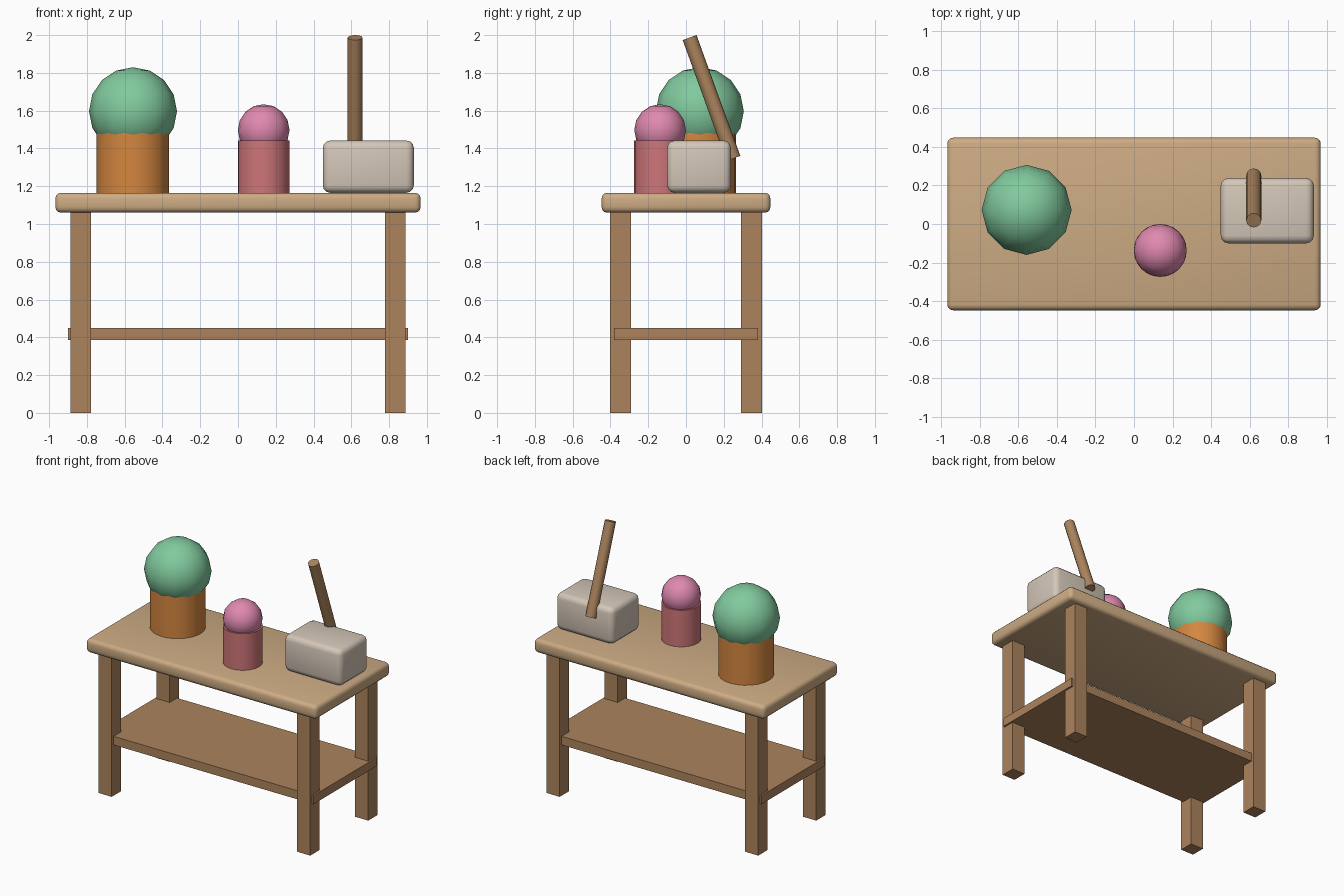
import bpy, math
from mathutils import Vector

cube = bpy.data.objects.get("Cube")
if cube:
    bpy.data.objects.remove(cube, do_unlink=True)


def material(name, rgb):
    mat = bpy.data.materials.new(name)
    mat.use_nodes = True
    colour = (*rgb, 1)
    mat.diffuse_color = colour
    mat.node_tree.nodes["Principled BSDF"].inputs["Base Color"].default_value = colour
    return mat


light_wood = material("light wood", (0.61, 0.41, 0.23))
brown_wood = material("brown wood", (0.41, 0.23, 0.11))
orange = material("orange glaze", (0.66, 0.24, 0.05))
salmon = material("salmon glaze", (0.62, 0.18, 0.19))
green = material("leaf green", (0.22, 0.59, 0.34))
pink = material("blossom pink", (0.74, 0.25, 0.43))
stone = material("pale stone", (0.66, 0.57, 0.48))


def finish(name, mat):
    obj = bpy.context.object
    obj.name = name
    obj.data.name = name
    obj.data.materials.append(mat)
    return obj


def box(name, mat, low, high, bevel=0):
    low, high = Vector(low), Vector(high)
    bpy.ops.mesh.primitive_cube_add(size=1, location=(low + high) / 2)
    obj = finish(name, mat)
    for v in obj.data.vertices:
        v.co = v.co * (high - low)
    if bevel:
        mod = obj.modifiers.new("rounded edges", "BEVEL")
        mod.width = bevel
        mod.segments = 3
        bpy.ops.object.shade_smooth()
    return obj


def rod(name, mat, radius, start, end, sides):
    start, end = Vector(start), Vector(end)
    axis = end - start
    bpy.ops.mesh.primitive_cylinder_add(
        vertices=sides, radius=radius, depth=axis.length, location=(start + end) / 2,
        rotation=axis.to_track_quat("Z", "Y").to_euler())
    obj = finish(name, mat)
    bpy.ops.object.shade_smooth_by_angle(angle=math.radians(40))
    return obj


def ball(name, mat, radius, centre, sides):
    bpy.ops.mesh.primitive_uv_sphere_add(
        segments=sides, ring_count=8, radius=radius, location=centre)
    obj = finish(name, mat)
    bpy.ops.object.shade_smooth()
    return obj


# Table: rounded top, four square legs, lower shelf
TOP = 1.165
box("table_top", light_wood, (-0.967, -0.447, 1.06), (0.967, 0.447, TOP), 0.03)
for side, x in (("right", -0.832), ("left", 0.832)):
    for end, y in (("front", -0.347), ("back", 0.347)):
        box(f"{end}_{side}_leg", brown_wood,
            (x - 0.055, y - 0.055, 0), (x + 0.055, y + 0.055, 1.08))
box("lower_shelf", brown_wood, (-0.9, -0.38, 0.385), (0.9, 0.38, 0.45))

# Large pot with a round bush
rod("large_pot", orange, 0.192, (-0.556, 0.073, TOP - 0.005), (-0.556, 0.073, 1.49), 24)
ball("round_bush", green, 0.233, (-0.556, 0.073, 1.597), 12)

# Small pot with a round blossom
rod("small_pot", salmon, 0.137, (0.136, -0.137, TOP - 0.005), (0.136, -0.137, 1.442), 24)
ball("round_blossom", pink, 0.137, (0.136, -0.137, 1.497), 16)

# Mallet: rounded block and tilted handle
box("mallet_head", stone, (0.449, -0.1, TOP), (0.931, 0.238, 1.442), 0.04)
rod("mallet_handle", brown_wood, 0.039, (0.62, 0.251, 1.347), (0.62, 0.019, 1.987), 12)
